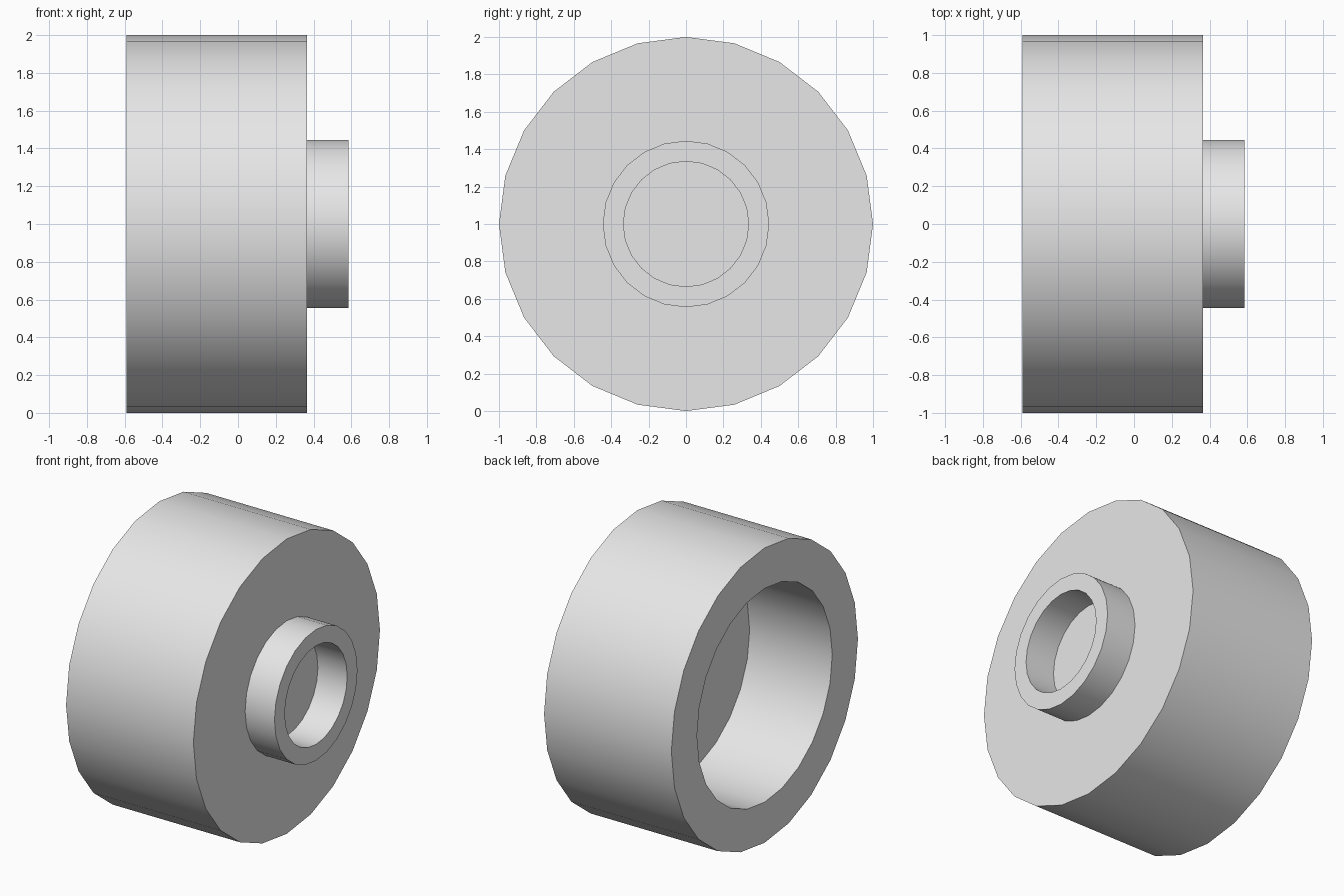
import bpy
import bmesh
import math

cube = bpy.data.objects.get("Cube")
if cube:
    bpy.data.objects.remove(cube, do_unlink=True)

SIDES = 24

# Plain grey finish
grey = bpy.data.materials.new("light_grey")
grey.use_nodes = True
colour = (0.8, 0.8, 0.8, 1.0)
grey.diffuse_color = colour
grey.node_tree.nodes["Principled BSDF"].inputs["Base Color"].default_value = colour


def lathe(name, profile, ring_closed):
    """Revolve (x, radius) points about the x axis; cap the ends unless the profile is a loop."""
    bm = bmesh.new()
    rings = []
    for x, r in profile:
        angles = [2 * math.pi * i / SIDES for i in range(SIDES)]
        rings.append([bm.verts.new((x, r * math.sin(a), r * math.cos(a))) for a in angles])
    pairs = list(zip(rings, rings[1:]))
    if ring_closed:
        pairs.append((rings[-1], rings[0]))
    else:
        bm.faces.new(rings[0])
        bm.faces.new(rings[-1])
    for a, b in pairs:
        for i in range(SIDES):
            j = (i + 1) % SIDES
            bm.faces.new((a[i], a[j], b[j], b[i]))
    bmesh.ops.recalc_face_normals(bm, faces=bm.faces)
    mesh = bpy.data.meshes.new(name)
    bm.to_mesh(mesh)
    bm.free()
    mesh.materials.append(grey)
    obj = bpy.data.objects.new(name, mesh)
    obj.location.z = 1.0
    bpy.context.collection.objects.link(obj)
    bpy.ops.object.select_all(action='DESELECT')
    obj.select_set(True)
    bpy.context.view_layer.objects.active = obj
    bpy.ops.object.shade_smooth_by_angle(angle=math.radians(30))
    return obj


# Thick drum with a wide blind bore opening towards -x
lathe("drum_body", [(0.03, 0.725), (-0.59, 0.725), (-0.59, 1.0), (0.365, 1.0)], False)

# Short collar on the closed face
lathe("hub_collar", [(0.365, 0.335), (0.365, 0.445), (0.585, 0.445), (0.585, 0.335)], True)
